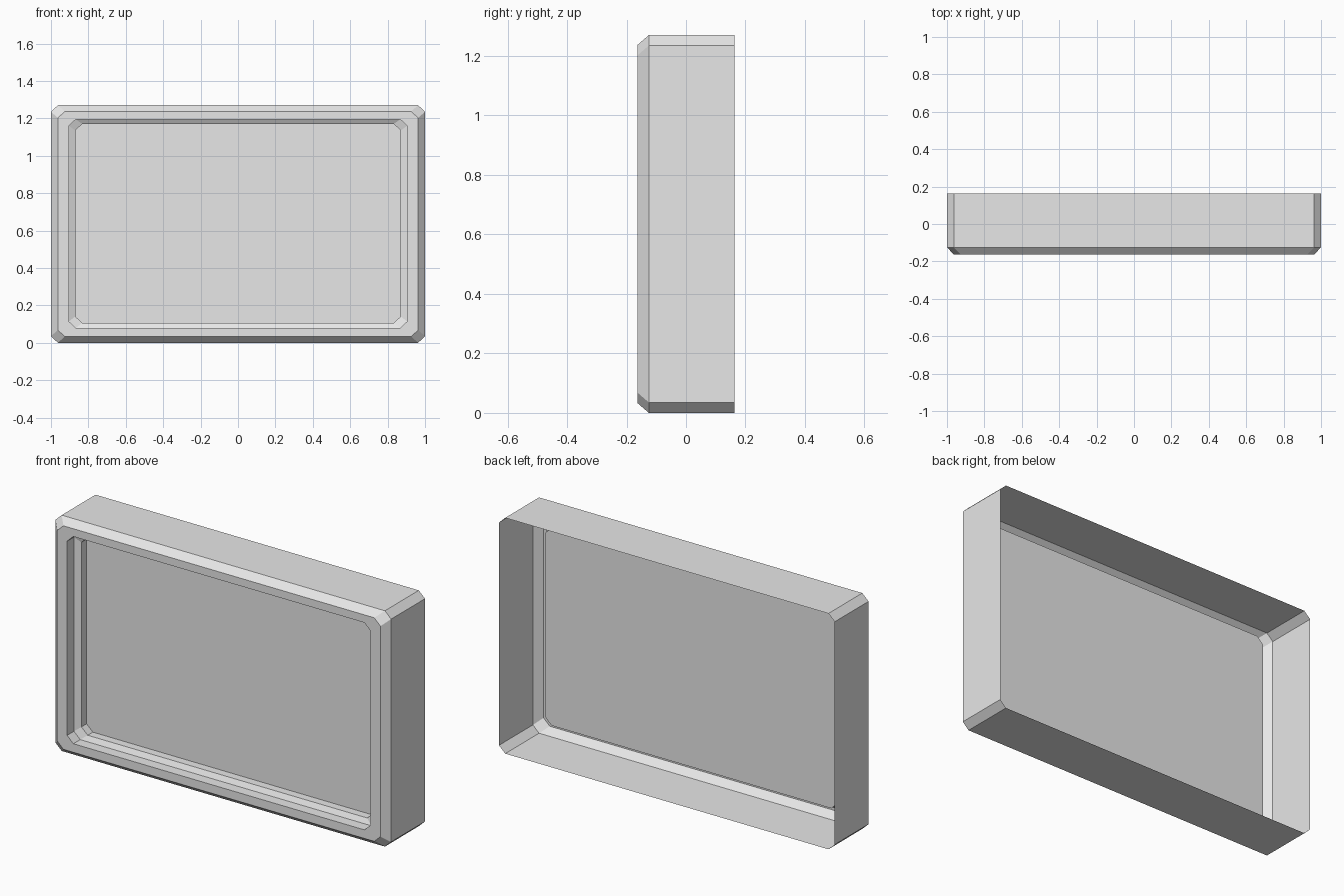
import bpy, bmesh

if "Cube" in bpy.data.objects:
    bpy.data.objects.remove(bpy.data.objects["Cube"])

grey = bpy.data.materials.new("plain_grey")
grey.diffuse_color = (0.8, 0.8, 0.8, 1)
grey.use_nodes = True
grey.node_tree.nodes["Principled BSDF"].inputs["Base Color"].default_value = grey.diffuse_color

CX, CZ = 0.037, 0.035  # corner cut


def ring(bm, y, hx, z0, z1):
    """Rectangle with cut corners in the xz plane."""
    pts = [(hx, z0 + CZ), (hx, z1 - CZ), (hx - CX, z1), (CX - hx, z1),
           (-hx, z1 - CZ), (-hx, z0 + CZ), (CX - hx, z0), (hx - CX, z0)]
    return [bm.verts.new((x, y, z)) for x, z in pts]


def loft(name, sections, cap=False):
    """Thin open skin through the sections, ordered back rim to centre."""
    bm = bmesh.new()
    rings = [ring(bm, *s) for s in sections]
    for a, b in zip(rings, rings[1:]):
        for i in range(8):
            j = (i + 1) % 8
            bm.faces.new((a[i], a[j], b[j], b[i]))
    if cap:
        bm.faces.new(rings[-1])
    bm.normal_update()
    mesh = bpy.data.meshes.new(name)
    bm.to_mesh(mesh)
    bm.free()
    mesh.materials.append(grey)
    obj = bpy.data.objects.new(name, mesh)
    bpy.context.collection.objects.link(obj)
    return obj


# Outer casing: open back, bevelled front edge, flat front bezel
loft("casing", [
    (0.163, 1.0, 0.0, 1.27),
    (-0.125, 1.0, 0.0, 1.27),
    (-0.163, 0.963, 0.033, 1.237),
    (-0.163, 0.904, 0.079, 1.195),
])

# Stepped recess and the flat panel at its bottom
loft("recessed_panel", [
    (-0.163, 0.904, 0.079, 1.195),
    (-0.105, 0.904, 0.079, 1.195),
    (-0.09, 0.87, 0.106, 1.17),
    (-0.046, 0.87, 0.106, 1.17),
], cap=True)
